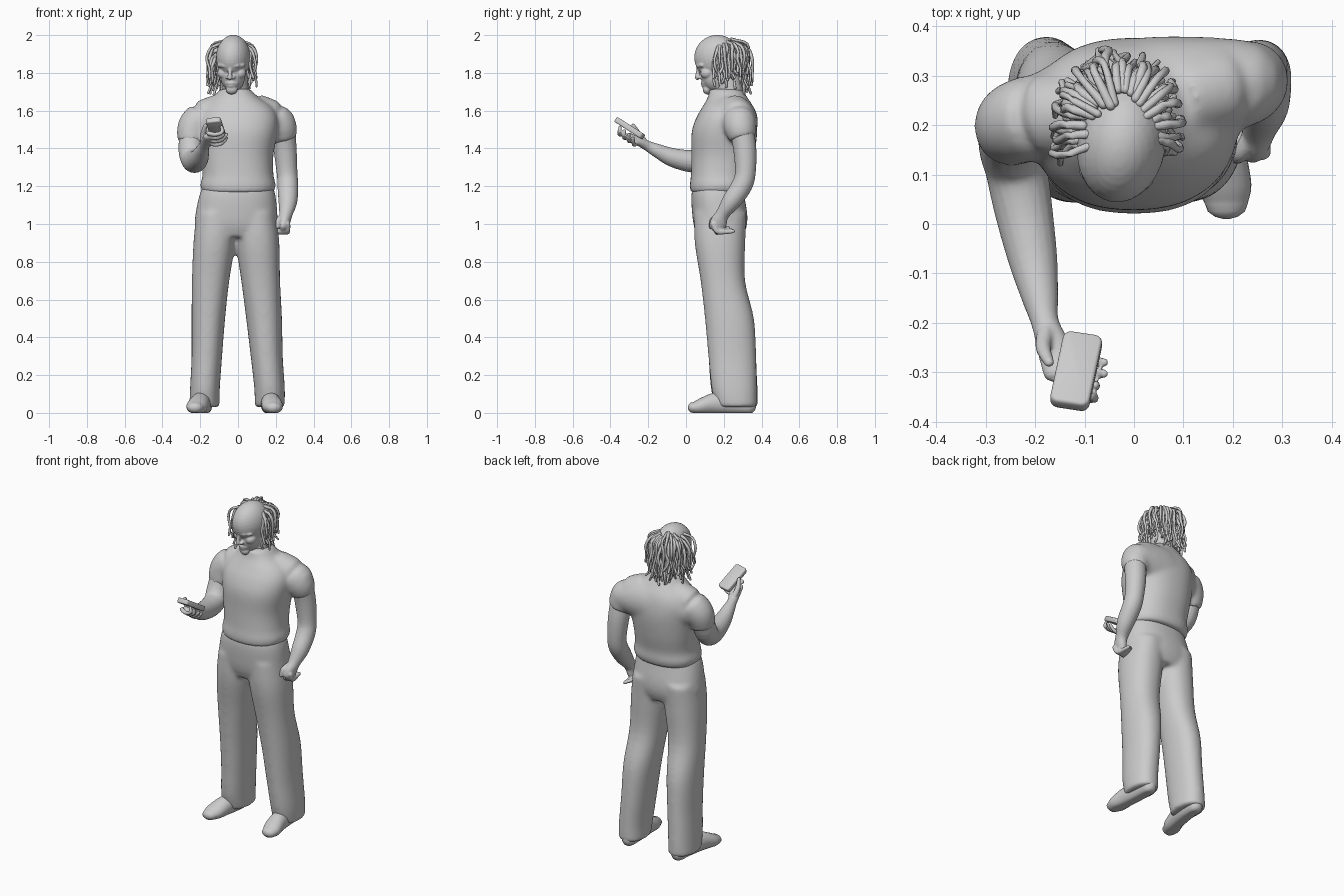
import bpy, bmesh, math, random
from mathutils import Vector, Matrix

random.seed(4)


def spline(rows, steps):
    """Catmull-Rom interpolation of rows (x, y, z, r1, r2)."""
    p = [Vector(r) for r in rows]
    p = [2 * p[0] - p[1]] + p + [2 * p[-1] - p[-2]]
    out = []
    for i in range(1, len(p) - 2):
        a, b, c, d = p[i - 1:i + 3]
        for k in range(steps):
            t = k / steps
            out.append(0.5 * (2 * b + (c - a) * t + (2 * a - 5 * b + 4 * c - d) * t * t
                              + (3 * b - a - 3 * c + d) * t ** 3))
    return out + [p[-2]]


def tube(bm, rows, axis=None, dome=True, n=20, power=2.0, steps=4):
    """Closed tube through rows; rings follow the path or stay square to axis."""
    rows = [tuple(r) if len(r) == 5 else (*r, r[3]) for r in rows]
    s = spline(rows, steps)
    c = [Vector(v[:3]) for v in s]
    rings = []
    for i, v in enumerate(s):
        t = Vector(axis) if axis else (c[min(i + 1, len(c) - 1)] - c[max(i - 1, 0)]).normalized()
        ref = Vector((1, 0, 0)) if abs(t.x) < 0.8 else Vector((0, 1, 0))
        u = (ref - ref.dot(t) * t).normalized()
        rings.append((c[i], t, u, t.cross(u), v[3], v[4]))
    if dome:
        def cap(ring, sign):
            q, t, u, w, a, b = ring
            return [(q + t * sign * min(a, b) * math.sin(g), t, u, w, a * math.cos(g), b * math.cos(g))
                    for g in (0.5, 1.0, 1.4)]
        rings = cap(rings[0], -1)[::-1] + rings + cap(rings[-1], 1)
    loops = []
    for q, t, u, w, a, b in rings:
        loop = []
        for k in range(n):
            g = 2 * math.pi * k / n
            cs, sn = math.cos(g), math.sin(g)
            x = math.copysign(abs(cs) ** (2 / power), cs)
            y = math.copysign(abs(sn) ** (2 / power), sn)
            loop.append(bm.verts.new(q + u * a * x + w * b * y))
        loops.append(loop)
    for l0, l1 in zip(loops, loops[1:]):
        for k in range(n):
            bm.faces.new((l0[k], l0[(k + 1) % n], l1[(k + 1) % n], l1[k]))
    bm.faces.new(loops[0][::-1])
    bm.faces.new(loops[-1])


def ball(bm, centre, radii, rot=0.0):
    m = Matrix.Translation(centre) @ Matrix.Rotation(rot, 4, 'X') @ Matrix.Diagonal((*radii, 1))
    bmesh.ops.create_uvsphere(bm, u_segments=28, v_segments=18, radius=1, matrix=m)


def finish(bm, name, voxel=None, smooth=4, matrix=None):
    bmesh.ops.recalc_face_normals(bm, faces=bm.faces)
    if matrix:
        bm.transform(matrix)
    for f in bm.faces:
        f.smooth = True
    me = bpy.data.meshes.new(name)
    bm.to_mesh(me)
    bm.free()
    ob = bpy.data.objects.new(name, me)
    bpy.context.collection.objects.link(ob)
    if voxel:
        r = ob.modifiers.new("fuse", 'REMESH')
        r.mode, r.voxel_size, r.use_smooth_shade = 'VOXEL', voxel, True
        s = ob.modifiers.new("soften", 'SMOOTH')
        s.factor, s.iterations = 0.5, smooth
    return ob


UP = (0, 0, 1)

# Shirt: torso, shoulder girdle and two short sleeves
bm = bmesh.new()
tube(bm, [(0, .175, 1.165, .188, .151), (0, .18, 1.205, .2, .16), (0, .183, 1.26, .188, .157),
          (-.005, .195, 1.36, .192, .166), (0, .203, 1.48, .208, .174), (0, .213, 1.56, .21, .16),
          (0, .222, 1.62, .18, .135), (-.01, .22, 1.67, .12, .105), (-.015, .21, 1.715, .08, .085)],
     UP, False, 40, 2.3)
tube(bm, [(-.22, .21, 1.53, .085, .09), (-.1, .245, 1.535, .112, .125), (.02, .26, 1.54, .118, .14),
          (.12, .268, 1.54, .112, .125), (.215, .285, 1.535, .09, .092)], (1, 0, 0), n=28)
tube(bm, [(-.09, .23, 1.61, .082), (-.18, .22, 1.57, .087), (-.236, .206, 1.515, .085), (-.25, .185, 1.43, .072)],
     dome=False)
tube(bm, [(.09, .255, 1.61, .082), (.175, .275, 1.57, .087), (.225, .286, 1.515, .087), (.243, .302, 1.45, .071)],
     dome=False)
finish(bm, "shirt", .009, 22)

# Trousers: hips and two wide legs
bm = bmesh.new()
tube(bm, [(0, .168, 1.21, .182, .13), (-.003, .168, 1.15, .202, .14), (-.008, .178, 1.06, .216, .146),
          (-.01, .182, .99, .215, .14), (-.012, .182, .93, .15, .118)], UP, False, 40, 2.3)
legs = [[(-.112, .182, 1.06, .108, .14), (-.125, .18, .9, .111, .134), (-.145, .195, .7, .099, .118),
         (-.157, .23, .5, .089, .13), (-.165, .245, .3, .081, .127), (-.175, .255, .13, .079, .124),
         (-.178, .268, .03, .08, .112)],
        [(.092, .182, 1.06, .108, .14), (.104, .18, .9, .115, .134), (.12, .195, .7, .103, .118),
         (.138, .23, .5, .095, .13), (.152, .245, .3, .085, .127), (.167, .255, .13, .081, .12),
         (.168, .268, .03, .079, .107)]]
for leg in legs:
    tube(bm, leg, UP, False, 32, 2.2)
finish(bm, "trousers", .009, 22)

# Shoes, flattened on the ground
for name, heel, toe in (("right_shoe", -.178, -.227), ("left_shoe", .165, .187)):
    bm = bmesh.new()
    spec = [(0, .33, .04, .042, .05), (.1, .25, .05, .048, .06), (.45, .15, .05, .052, .057),
            (.8, .08, .036, .055, .044), (1, .04, .028, .043, .03)]
    tube(bm, [(heel + (toe - heel) * f, y, z, a, b) for f, y, z, a, b in spec], (0, -1, 0), n=24)
    for v in bm.verts:
        v.co.z = max(v.co.z, 0)
    finish(bm, name)

# Lowered left arm with a loosely curled hand
bm = bmesh.new()
tube(bm, [(.24, .295, 1.5, .064), (.25, .312, 1.39, .061), (.26, .314, 1.27, .055), (.264, .294, 1.2, .055),
          (.264, .24, 1.12, .05), (.254, .195, 1.055, .036), (.248, .175, 1.015, .03, .044),
          (.24, .165, .985, .028, .044)])
for i in range(4):
    x = .262 - .018 * i
    tube(bm, [(x, .145 + .008 * i, 1.0 - .006 * i, .016), (x, .165, .962 - .002 * i, .015),
              (x - .006, .205, .958 + .005 * i, .013), (x - .012, .25 - .014 * i, .962 + .008 * i, .011)], n=10)
tube(bm, [(.235, .175, 1.04, .019), (.216, .142, 1.02, .016), (.208, .132, .985, .012)], n=10)
finish(bm, "left_arm", .005, 5)

# Raised right arm with a gripping hand
bm = bmesh.new()
tube(bm, [(-.246, .2, 1.49, .064), (-.25, .16, 1.39, .065), (-.238, .11, 1.34, .063), (-.224, .03, 1.332, .059),
          (-.205, -.07, 1.352, .05), (-.19, -.15, 1.387, .037), (-.18, -.2, 1.412, .028),
          (-.163, -.25, 1.437, .034, .023), (-.15, -.3, 1.462, .034, .02)])
for i in range(4):
    tube(bm, [(-.155, -.26 - .025 * i, 1.435 + .015 * i, .013), (-.12, -.272 - .026 * i, 1.42 + .018 * i, .012),
              (-.082, -.278 - .025 * i, 1.43 + .019 * i, .011),
              (-.06 - .009 * i * (i > 1), -.28 - .023 * i, 1.456 + .019 * i, .009)], n=10)
tube(bm, [(-.178, -.215, 1.43, .018), (-.184, -.25, 1.475, .016), (-.172, -.28, 1.522, .011)], n=10)
finish(bm, "right_arm", .005, 3)

# Handheld phone
bm = bmesh.new()
d = Vector((-.03, -.14, .09)).normalized()
w = (Vector((1, 0, 0)) - d.x * d).normalized()
basis = Matrix((w, d, w.cross(d))).transposed().to_4x4()
bmesh.ops.create_cube(bm, size=1, matrix=Matrix.Diagonal((.08, .172, .03, 1)))
upright = [e for e in bm.edges if abs((e.verts[0].co - e.verts[1].co).z) > .01]
bmesh.ops.bevel(bm, geom=upright, offset=.016, segments=4, affect='EDGES', profile=.5)
rim = [e for e in bm.edges if abs((e.verts[0].co - e.verts[1].co).z) < .001]
bmesh.ops.bevel(bm, geom=rim, offset=.006, segments=2, affect='EDGES', profile=.5)
finish(bm, "phone", matrix=Matrix.Translation((-.117, -.298, 1.507)) @ basis)

# Head, modelled upright then turned and bowed
head = (Matrix.Translation((-.025, .165, 1.88)) @ Matrix.Rotation(-.17, 4, 'Z') @ Matrix.Rotation(.27, 4, 'X'))
bm = bmesh.new()
ball(bm, (0, 0, .003), (.09, .122, .118))
ball(bm, (0, -.048, -.085), (.066, .064, .086))
ball(bm, (0, -.096, -.148), (.032, .024, .026))
tube(bm, [(0, -.11, -.022, .009), (0, -.122, -.05, .011), (0, -.131, -.073, .013)], n=12)
tube(bm, [(-.03, -.1, -.112, .006), (0, -.114, -.108, .008), (.03, -.1, -.112, .006)], n=10)
tube(bm, [(-.026, -.101, -.123, .006), (0, -.114, -.123, .008), (.026, -.101, -.123, .006)], n=10)
for s in (-1, 1):
    ball(bm, (s * .016, -.116, -.076), (.011, .012, .009))
    ball(bm, (s * .045, -.066, -.066), (.032, .036, .03))
    ball(bm, (s * .088, .008, -.035), (.012, .02, .033), .2)
    tube(bm, [(s * .008, -.108, -.02, .011), (s * .038, -.1, -.014, .013), (s * .066, -.078, -.02, .011)], n=10)
tube(bm, [(0, .0, -.26, .074), (0, .02, -.18, .07), (0, .025, -.08, .066)], n=24)
finish(bm, "head", .0045, 4, head)

# Hanging locks around the sides and back of the head
bm = bmesh.new()
centre = Vector((-.028, .175, 1.88))
for lift, reach, low in ((.92, 1.08, 1.73), (.6, 1.08, 1.705), (.28, .96, 1.695), (.0, .85, 1.69)):
    count = 22
    for i in range(count):
        a = math.radians(-12 + 208 * (i + random.uniform(-.4, .4)) / (count - 1))
        ca, sa = math.cos(a), math.sin(a)
        if lift > .8 and sa < .35:
            continue
        el = lift + random.uniform(-.18, .15)
        root = centre + Vector((.088 * ca * math.cos(el), .118 * sa * math.cos(el) + .012, .112 * math.sin(el)))
        k = reach + random.uniform(-.12, .1)
        out = Vector((ca * (.108 if ca > 0 else .125) * k, sa * .142 * k + .012, 0))
        end = low + random.uniform(-.015, .07) + (.03 if ca > .6 else 0)
        pts = [root, centre + out * .88 + Vector((0, 0, root.z - centre.z - .022))]
        for f in (.35, .7, 1):
            q = centre + out * (.94 + .06 * f)
            q += Vector((random.uniform(-.014, .014), random.uniform(-.014, .01), 0))
            q.z = pts[1].z + (end - pts[1].z) * f
            pts.append(q)
        tube(bm, [(*q, .0098 - .0009 * j + random.uniform(-.0015, .0015)) for j, q in enumerate(pts)], n=7, steps=3)
finish(bm, "hair_locks")
